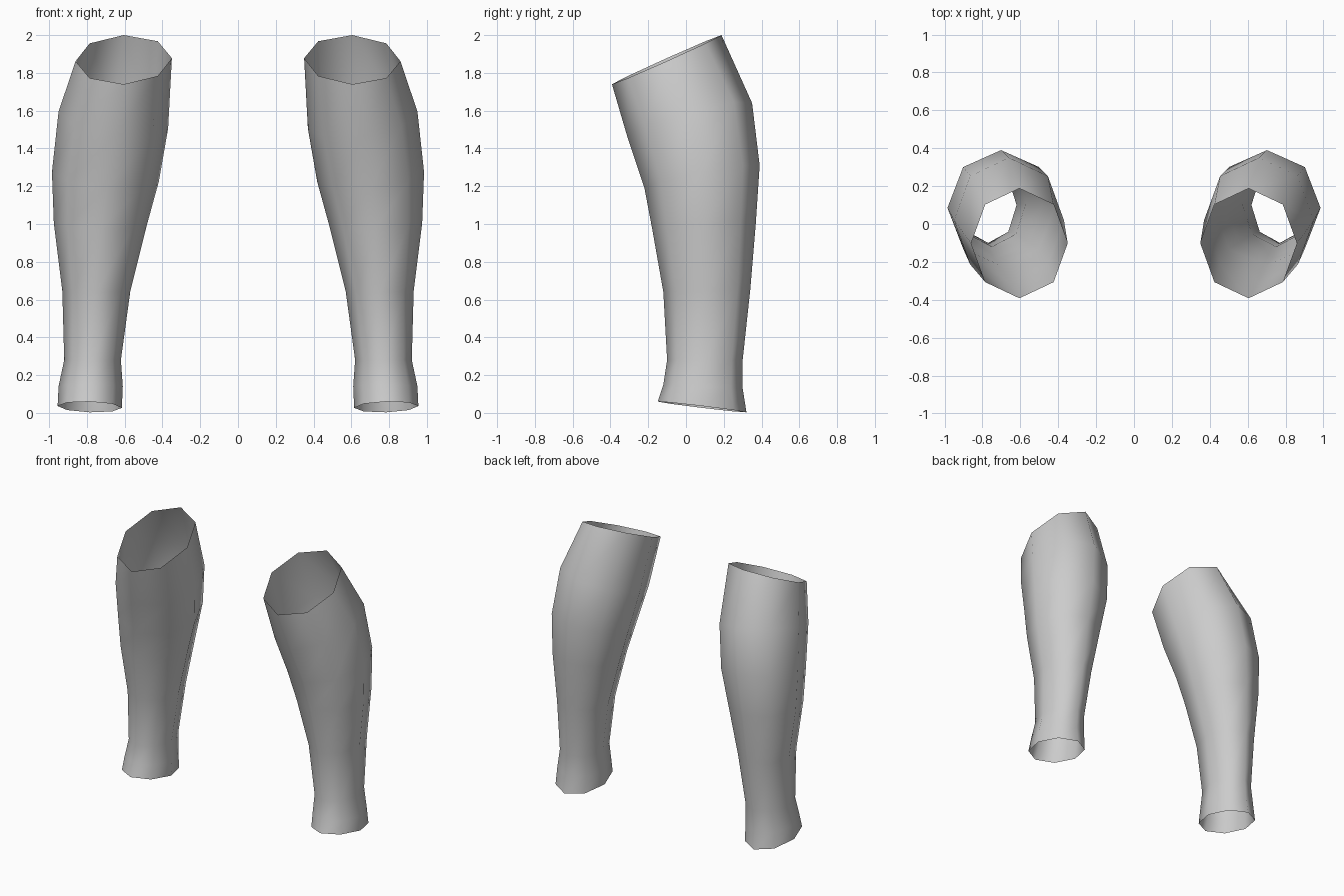
import bpy
from math import sin, cos, pi

if "Cube" in bpy.data.objects:
    bpy.data.objects.remove(bpy.data.objects["Cube"])

SIDES = 8
# ring: centre x, centre y, radius x, radius y, z at front, z at back, extra z at outer side
RINGS = [
    (0.785, 0.085, 0.170, 0.235, 0.060, 0.003, 0.005),
    (0.780, 0.090, 0.170, 0.210, 0.150, 0.130, 0.0),
    (0.770, 0.100, 0.150, 0.200, 0.280, 0.280, 0.0),
    (0.750, 0.110, 0.180, 0.230, 0.640, 0.650, 0.0),
    (0.730, 0.095, 0.245, 0.275, 0.980, 1.010, 0.01),
    (0.702, 0.085, 0.283, 0.305, 1.190, 1.310, 0.025),
    (0.660, 0.020, 0.290, 0.330, 1.460, 1.640, 0.045),
    (0.605, -0.102, 0.255, 0.290, 1.740, 2.000, -0.008),
]


def leg_sleeve(name, side):
    """Open tapered tube, lofted through the tilted rings."""
    verts, faces = [], []
    for cx, cy, rx, ry, zf, zb, tilt in RINGS:
        for i in range(SIDES):
            a = 2 * pi * i / SIDES
            z = (zf + zb) / 2 + (zb - zf) / 2 * sin(a) + tilt * cos(a)
            verts.append((side * (cx + rx * cos(a)), cy + ry * sin(a), z))
    for r in range(len(RINGS) - 1):
        for i in range(SIDES):
            j = (i + 1) % SIDES
            a, b = r * SIDES, (r + 1) * SIDES
            f = (a + i, a + j, b + j, b + i)
            faces.append(f if side > 0 else f[::-1])
    mesh = bpy.data.meshes.new(name)
    mesh.from_pydata(verts, [], faces)
    mesh.shade_smooth()
    obj = bpy.data.objects.new(name, mesh)
    bpy.context.collection.objects.link(obj)


# Mirrored pair
leg_sleeve("shin_sleeve_left", 1)
leg_sleeve("shin_sleeve_right", -1)
